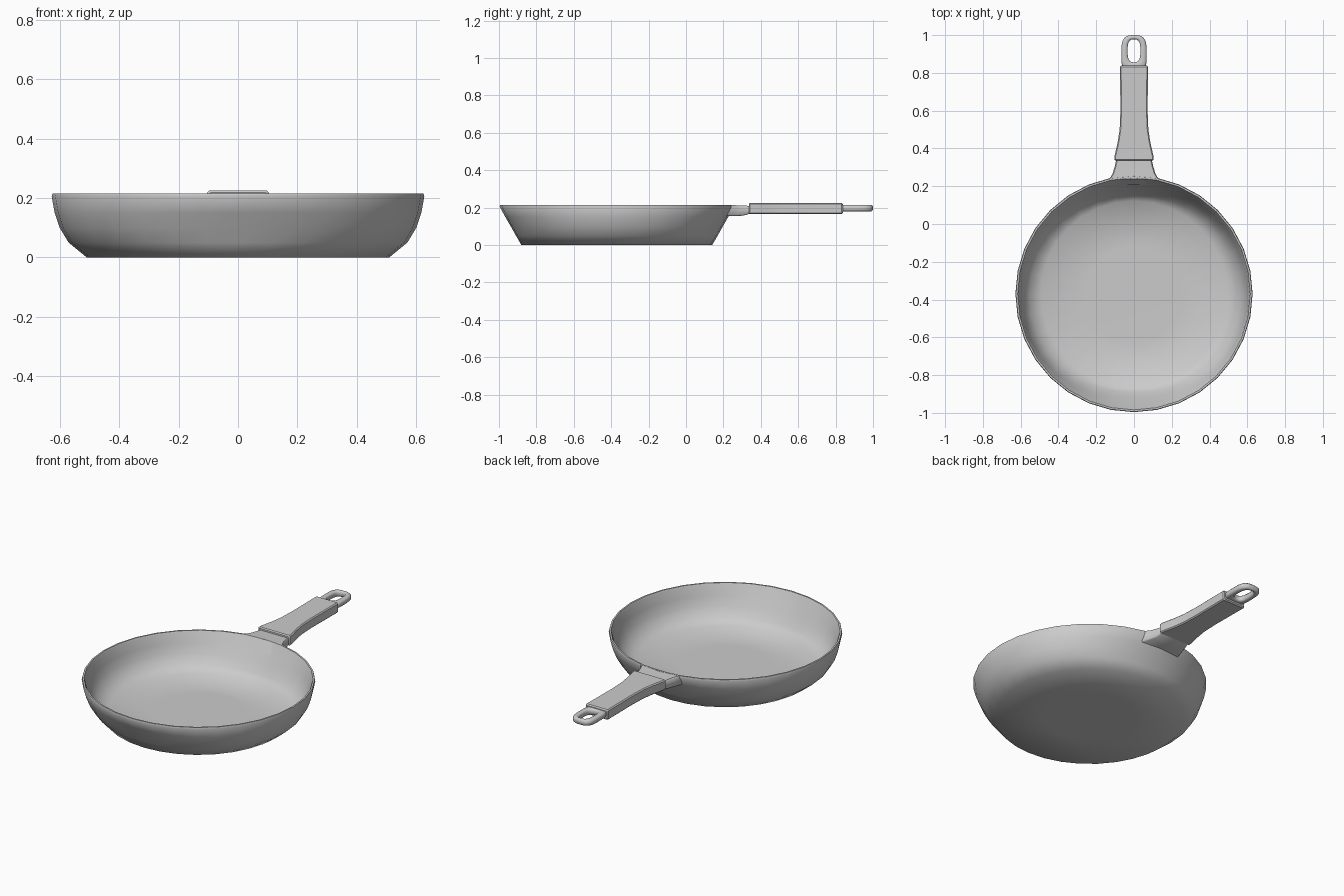
import bpy, bmesh
from math import sin, cos, pi, sqrt, radians, copysign

if "Cube" in bpy.data.objects:
    bpy.data.objects.remove(bpy.data.objects["Cube"])

CY = -0.37      # centre of the pan bowl
SIDES = 32


def finish(name, bm, angle):
    bmesh.ops.recalc_face_normals(bm, faces=bm.faces)
    mesh = bpy.data.meshes.new(name)
    bm.to_mesh(mesh)
    bm.free()
    ob = bpy.data.objects.new(name, mesh)
    bpy.context.collection.objects.link(ob)
    bpy.ops.object.select_all(action='DESELECT')
    ob.select_set(True)
    bpy.context.view_layer.objects.active = ob
    bpy.ops.object.shade_smooth_by_angle(angle=radians(angle))
    return ob


def loft(name, loops, angle=35, caps=True, closed=False):
    bm = bmesh.new()
    rings = [[bm.verts.new(p) for p in loop] for loop in loops]
    n = len(rings[0])
    pairs = list(zip(rings, rings[1:]))
    if closed:
        pairs.append((rings[-1], rings[0]))
    for a, b in pairs:
        for i in range(n):
            j = (i + 1) % n
            bm.faces.new((a[i], a[j], b[j], b[i]))
    if caps:
        bm.faces.new(rings[0])
        bm.faces.new(rings[-1])
    return finish(name, bm, angle)


def pan_ring(r, z, bulge):
    # the wall bulges at the left and right, and is straight at front and back
    out = []
    for i in range(SIDES):
        a = 2 * pi * i / SIDES
        rr = r + bulge * (1 - sin(a) ** 4)
        out.append((rr * cos(a), CY + rr * sin(a), z))
    return out


# Pan: outer base and wall, rim, then inner wall and floor
wall = [(0.0, 0.510, 0.0), (0.05, 0.539, 0.032), (0.10, 0.567, 0.034),
        (0.15, 0.596, 0.022), (0.205, 0.626, 0.002)]
outer = [(0.25, 0, 0)] + [(r, z, b) for z, r, b in wall]
rim = [(0.623, 0.215, 0.002), (0.614, 0.215, 0.002)]
inner = [(r - 0.017, max(z, 0.016), b) for z, r, b in reversed(wall)]
loft("pan", [pan_ring(*p) for p in outer + rim + inner + [(0.25, 0.014, 0)]], 60)


def section(y, hw, lo, hi, c=0.006):
    # chamfered rectangle across the handle
    pts = [(hw, lo + c), (hw, hi - c), (hw - c, hi), (-hw + c, hi),
           (-hw, hi - c), (-hw, lo + c), (-hw + c, lo), (hw - c, lo)]
    return [(x, y, z) for x, z in pts]


# Neck: starts on the curve of the pan wall, narrows towards the grip
start = [(x, CY + sqrt((0.503 + 0.555 * z) ** 2 - x * x), z)
         for x, _, z in section(0, 0.132, 0.155, 0.2145)]
loft("neck", [start,
              section(0.265, 0.114, 0.155, 0.213),
              section(0.305, 0.102, 0.157, 0.211),
              section(0.350, 0.092, 0.170, 0.209)], 45)

# Grip: flared at the pan end, bevelled at both ends
grip = [(0.336, 0.098, 0.171, 0.219), (0.342, 0.104, 0.165, 0.225),
        (0.360, 0.103, 0.165, 0.225), (0.430, 0.087, 0.165, 0.225),
        (0.500, 0.076, 0.165, 0.225), (0.600, 0.072, 0.165, 0.225),
        (0.700, 0.073, 0.165, 0.225), (0.832, 0.074, 0.165, 0.225),
        (0.839, 0.069, 0.171, 0.219)]
loft("grip", [section(*g) for g in grip], 30)


# Hanging loop: rounded band around an oval hole
def oval(cy, a, b, z, top, bottom, n=32):
    out = []
    for i in range(n):
        t = 2 * pi * i / n
        c, s = cos(t), sin(t)
        e = top if s >= 0 else bottom
        out.append((copysign(abs(c) ** e, c) * a,
                    cy + copysign(abs(s) ** e, s) * b, z))
    return out


def loop_edge(z, inset):
    return oval(0.91, 0.067 - inset, 0.09 - inset, z, 0.65, 0.4)


def hole_edge(z, grow):
    return oval(0.917, 0.034 + grow, 0.061 + grow, z, 0.7, 0.7)


loft("hanging_loop", [loop_edge(0.188, 0), loop_edge(0.207, 0), loop_edge(0.215, 0.008),
                      hole_edge(0.215, 0.006), hole_edge(0.208, 0), hole_edge(0.187, 0),
                      hole_edge(0.180, 0.006), loop_edge(0.180, 0.008)],
     50, caps=False, closed=True)
